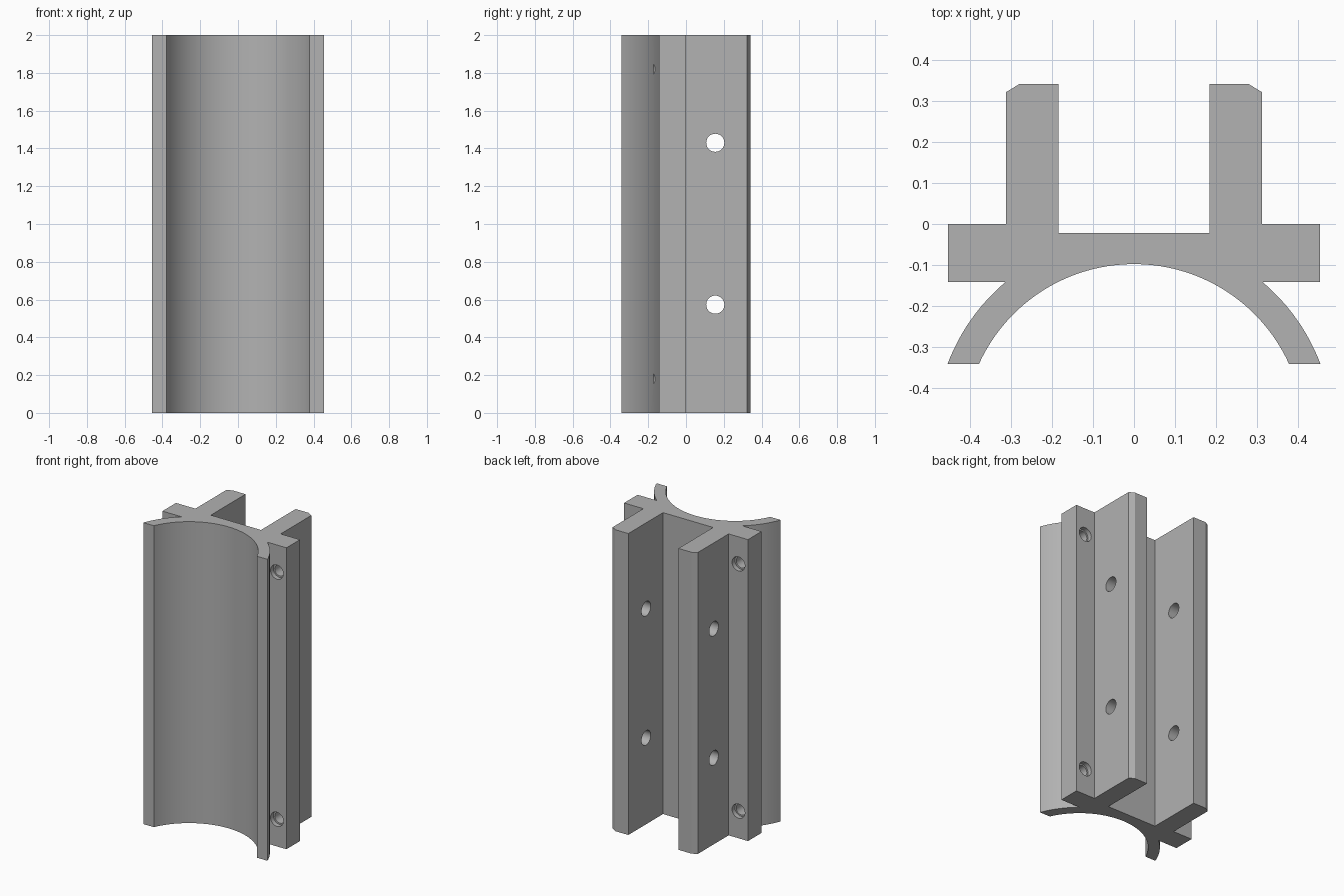
import bpy, bmesh, math
from mathutils import Matrix

cube = bpy.data.objects.get("Cube")
if cube:
    bpy.data.objects.remove(cube, do_unlink=True)

HEIGHT = 2.0
CENTRE_Y = -0.514              # axis of the curved saddle
INNER_R, OUTER_R = 0.416, 0.487
TIP_Y = -0.342                 # flat ends of the saddle arms
FLANGE_Y = -0.142              # front face of the side flanges

grey = bpy.data.materials.new("plain grey")
grey.use_nodes = True
colour = (0.445, 0.445, 0.445, 1)
grey.diffuse_color = colour
grey.node_tree.nodes["Principled BSDF"].inputs["Base Color"].default_value = colour


def make_object(name, bm):
    bmesh.ops.recalc_face_normals(bm, faces=bm.faces)
    mesh = bpy.data.meshes.new(name)
    bm.to_mesh(mesh)
    bm.free()
    mesh.materials.append(grey)
    obj = bpy.data.objects.new(name, mesh)
    bpy.context.collection.objects.link(obj)
    return obj


def arc(radius, y_start, y_end, steps):
    """Points on the +x side of the saddle circle between two y levels."""
    a = math.asin((y_start - CENTRE_Y) / radius)
    b = math.asin((y_end - CENTRE_Y) / radius)
    angles = [a + (b - a) * i / steps for i in range(steps + 1)]
    return [(radius * math.cos(t), CENTRE_Y + radius * math.sin(t)) for t in angles]


# Half of the extruded cross-section, from the back web round to the saddle crown
half = [(0.184, -0.022), (0.184, 0.342), (0.28, 0.342), (0.313, 0.322),
        (0.313, 0), (0.455, 0), (0.455, FLANGE_Y)]
half += arc(OUTER_R, FLANGE_Y, TIP_Y, 12)
half += arc(INNER_R, TIP_Y, CENTRE_Y + INNER_R, 28)
profile = half + [(-x, y) for x, y in reversed(half[:-1])]

# Bracket body
bm = bmesh.new()
base = bm.faces.new([bm.verts.new((x, y, 0)) for x, y in profile])
top = bmesh.ops.extrude_face_region(bm, geom=[base])["geom"]
bmesh.ops.translate(bm, verts=[v for v in top if isinstance(v, bmesh.types.BMVert)],
                    vec=(0, 0, HEIGHT))
bracket = make_object("bracket_body", bm)


def drill(holes):
    """Cut cylinders given as (centre, axis, radius, length)."""
    cut = bmesh.new()
    for centre, axis, radius, length in holes:
        turn = Matrix.Rotation(math.pi / 2, 4, "Y" if axis == "x" else "X")
        bmesh.ops.create_cone(cut, cap_ends=True, segments=32, radius1=radius,
                              radius2=radius, depth=length,
                              matrix=Matrix.Translation(centre) @ turn)
    cutter = make_object("hole_cutter", cut)
    cutter.hide_render = True
    mod = bracket.modifiers.new("holes", "BOOLEAN")
    mod.operation = "DIFFERENCE"
    mod.solver = "EXACT"
    mod.object = cutter
    bpy.ops.object.modifier_apply(modifier=mod.name)
    bpy.data.objects.remove(cutter, do_unlink=True)


bpy.ops.object.select_all(action="DESELECT")
bracket.select_set(True)
bpy.context.view_layer.objects.active = bracket

# Cross holes through both rear plates, and bolt holes through the side flanges
bolts = [(side * 0.385, z) for side in (-1, 1) for z in (0.18, 1.82)]
drill([((0, 0.155, z), "x", 0.048, 0.8) for z in (0.573, 1.43)]
      + [((x, FLANGE_Y / 2, z), "y", 0.037, 0.18) for x, z in bolts])

# Shallow counterbores on both faces of each flange
drill([((x, y, z), "y", 0.047, 0.06) for x, z in bolts for y in (0, FLANGE_Y)])

bpy.ops.object.shade_smooth_by_angle(angle=math.radians(25))
